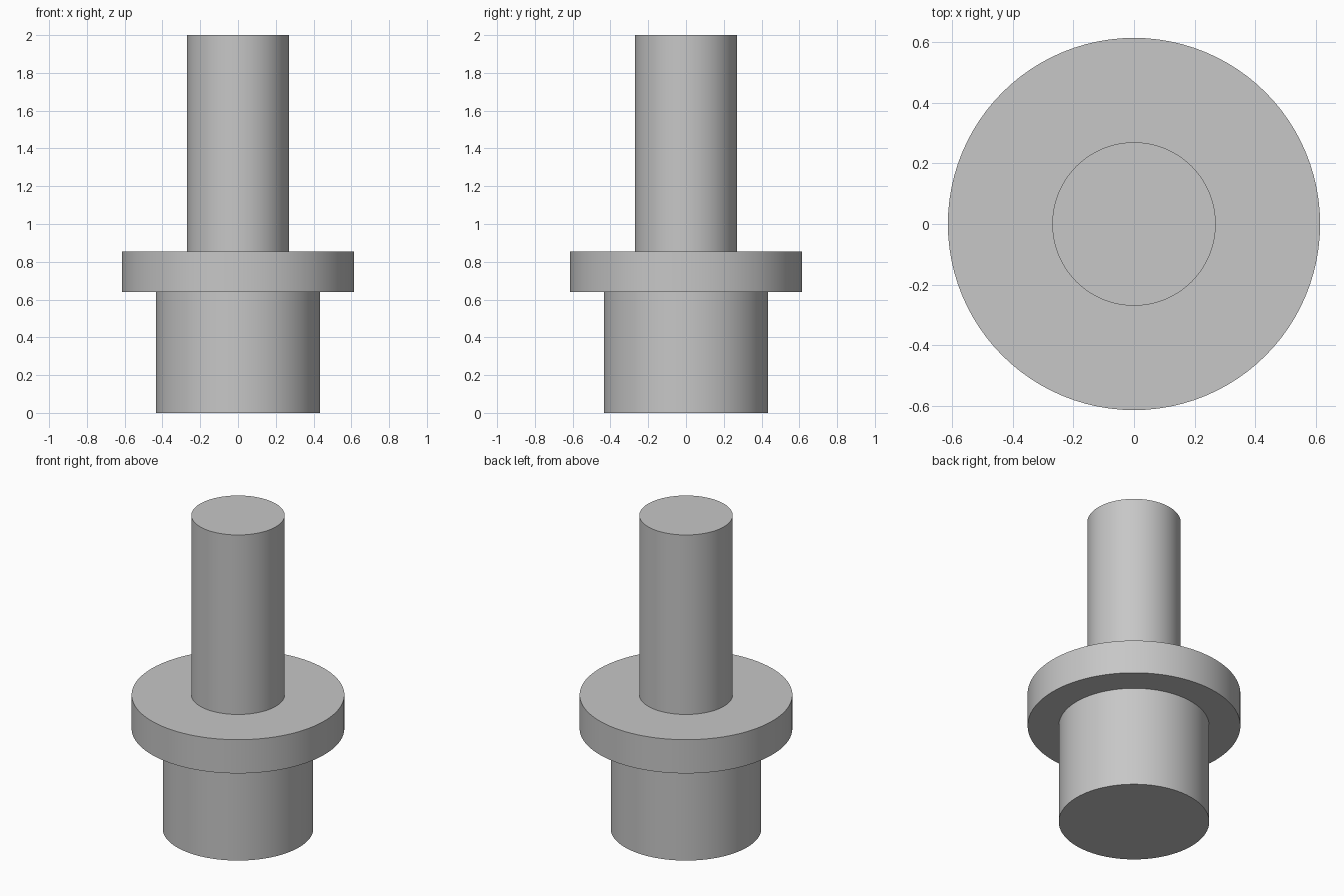
import bpy
import bmesh
import math

cube = bpy.data.objects.get("Cube")
if cube:
    bpy.data.objects.remove(cube, do_unlink=True)

SEGMENTS = 96
BASE_R, FLANGE_R, SHAFT_R = 0.435, 0.615, 0.27
FLANGE_BOTTOM, FLANGE_TOP, HEIGHT = 0.64, 0.855, 2.0

# Plain grey metal
grey = bpy.data.materials.new("grey_metal")
grey.use_nodes = True
colour = (0.57, 0.57, 0.57, 1)
grey.diffuse_color = colour
grey.node_tree.nodes["Principled BSDF"].inputs["Base Color"].default_value = colour

# Half profile of the turned part: base, flange, shaft
profile = [
    (0, 0), (BASE_R, 0),
    (BASE_R, FLANGE_BOTTOM), (FLANGE_R, FLANGE_BOTTOM),
    (FLANGE_R, FLANGE_TOP), (SHAFT_R, FLANGE_TOP),
    (SHAFT_R, HEIGHT), (0, HEIGHT),
]

# Turn the profile about the z axis into one closed solid
bm = bmesh.new()
verts = [bm.verts.new((r, 0, z)) for r, z in profile]
edges = [bm.edges.new(pair) for pair in zip(verts, verts[1:])]
bmesh.ops.spin(bm, geom=verts + edges, cent=(0, 0, 0), axis=(0, 0, 1),
               angle=math.tau, steps=SEGMENTS, use_merge=False)
bmesh.ops.remove_doubles(bm, verts=bm.verts[:], dist=0.0001)
bmesh.ops.recalc_face_normals(bm, faces=bm.faces[:])

mesh = bpy.data.meshes.new("flanged_pin")
bm.to_mesh(mesh)
bm.free()
mesh.materials.append(grey)
pin = bpy.data.objects.new("flanged_pin", mesh)
bpy.context.collection.objects.link(pin)

# Smooth round walls, crisp rims
bpy.ops.object.select_all(action="DESELECT")
pin.select_set(True)
bpy.context.view_layer.objects.active = pin
bpy.ops.object.shade_smooth_by_angle(angle=math.radians(30))
